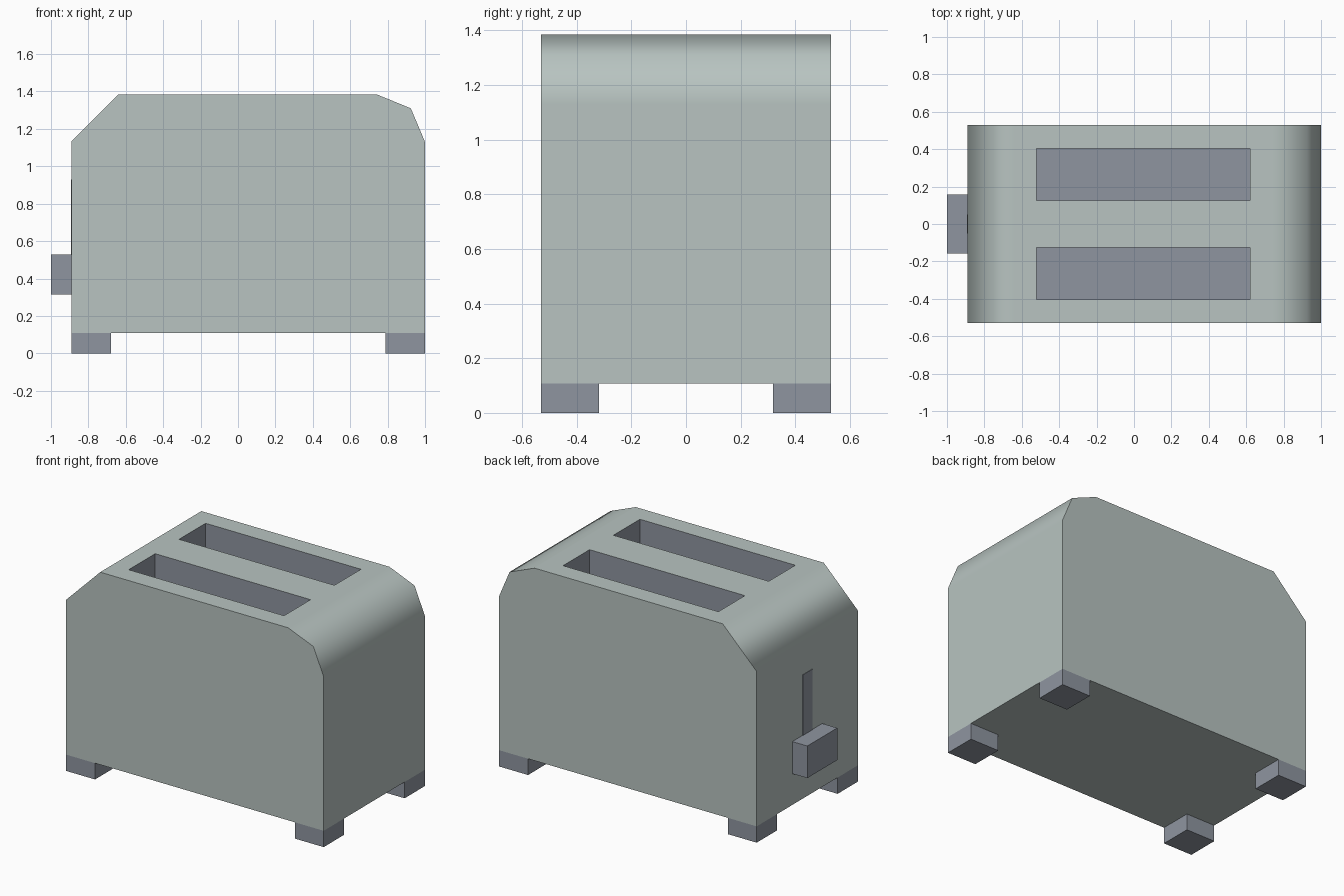
import bpy, bmesh, math

cube = bpy.data.objects.get("Cube")
if cube:
    bpy.data.objects.remove(cube, do_unlink=True)


def material(name, rgb):
    mat = bpy.data.materials.new(name)
    mat.use_nodes = True
    mat.diffuse_color = (*rgb, 1)
    bsdf = next(n for n in mat.node_tree.nodes if n.type == 'BSDF_PRINCIPLED')
    bsdf.inputs["Base Color"].default_value = (*rgb, 1)
    return mat


SHELL = material("pale_sage", (0.48, 0.552, 0.533))
TRIM = material("slate_grey", (0.275, 0.302, 0.352))


def add_object(name, bm, *mats):
    bmesh.ops.recalc_face_normals(bm, faces=bm.faces)
    mesh = bpy.data.meshes.new(name)
    bm.to_mesh(mesh)
    bm.free()
    for mat in mats:
        mesh.materials.append(mat)
    obj = bpy.data.objects.new(name, mesh)
    bpy.context.collection.objects.link(obj)
    return obj


def box(name, low, high, *mats):
    bm = bmesh.new()
    bmesh.ops.create_cube(bm, size=1)
    for v in bm.verts:
        v.co = [(a + b) / 2 + c * (b - a) for a, b, c in zip(low, high, v.co)]
    return add_object(name, bm, *mats)


# Main dimensions
LEFT, RIGHT, DEPTH, BASE, TOP = -0.89, 1.0, 0.53, 0.108, 1.385

# Body: side profile extruded front to back
profile = [(LEFT, BASE), (RIGHT, BASE), (RIGHT, 1.13), (0.924, 1.31),
           (0.74, TOP), (-0.64, TOP), (LEFT, 1.135)]
bm = bmesh.new()
face = bm.faces.new([bm.verts.new((x, -DEPTH, z)) for x, z in profile])
extruded = bmesh.ops.extrude_face_region(bm, geom=[face])["geom"]
bmesh.ops.translate(bm, vec=(0, 2 * DEPTH, 0),
                    verts=[g for g in extruded if isinstance(g, bmesh.types.BMVert)])
body = add_object("body", bm, SHELL, TRIM)

# Bread slots cut into the top, lined in the trim colour
cutters = []
for y in (-0.264, 0.264):
    cutter = box("slot_cutter", (-0.52, y - 0.139, 0.4), (0.62, y + 0.139, TOP + 0.1), TRIM)
    cutter.hide_render = True
    cutters.append(cutter)
    cut = body.modifiers.new("bread_slot", 'BOOLEAN')
    cut.operation = 'DIFFERENCE'
    cut.solver = 'EXACT'
    cut.material_mode = 'TRANSFER'
    cut.object = cutter

bpy.ops.object.select_all(action='DESELECT')
bpy.context.view_layer.objects.active = body
body.select_set(True)
for mod in list(body.modifiers):
    bpy.ops.object.modifier_apply(modifier=mod.name)
for cutter in cutters:
    bpy.data.objects.remove(cutter, do_unlink=True)

# Rounded shoulders shade smoothly while large faces stay flat
bpy.ops.object.shade_smooth_by_angle(angle=math.radians(50))
weighted = body.modifiers.new("flat_faces", 'WEIGHTED_NORMAL')
weighted.weight = 100
weighted.keep_sharp = True

# Feet at the four corners
FOOT = 0.212
for side, x in (("right", LEFT), ("left", RIGHT - FOOT)):
    for end, y in (("front", -DEPTH), ("back", DEPTH - FOOT)):
        box(f"{end}_{side}_foot", (x, y, 0), (x + FOOT, y + FOOT, BASE), TRIM)

# Lever and its vertical track
box("lever", (-1.0, -0.157, 0.315), (LEFT, 0.157, 0.528), TRIM)
box("lever_track", (LEFT - 0.003, -0.05, 0.32), (LEFT + 0.004, 0.05, 0.93), TRIM)
